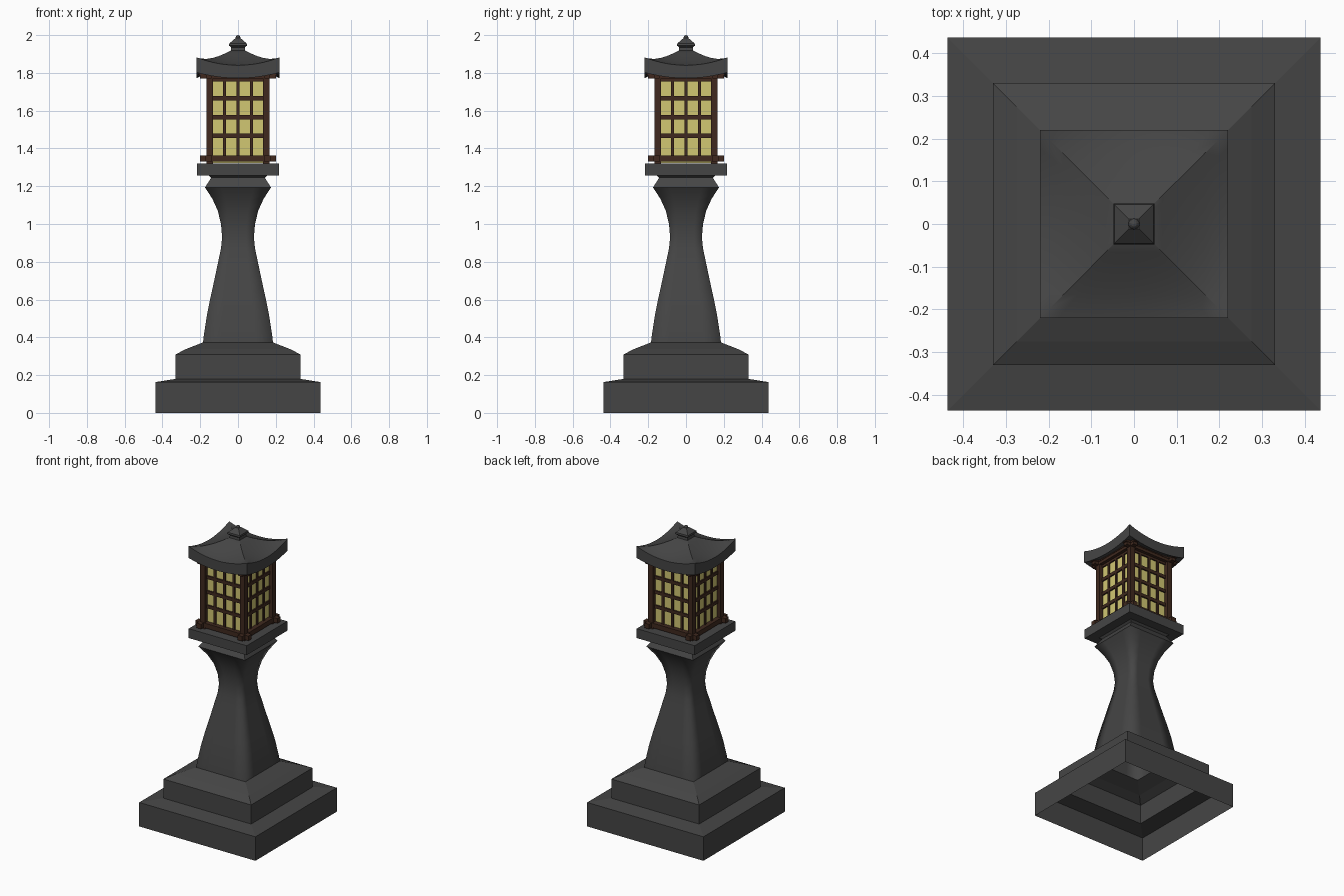
import bpy, bmesh, math

if "Cube" in bpy.data.objects:
    bpy.data.objects.remove(bpy.data.objects["Cube"])

def mat(name, c):
    m = bpy.data.materials.new(name)
    m.diffuse_color = (*c, 1)
    m.use_nodes = True
    m.node_tree.nodes["Principled BSDF"].inputs["Base Color"].default_value = m.diffuse_color
    return m

STONE = mat("dark_stone", (0.06, 0.06, 0.06))
WOOD = mat("brown_wood", (0.05, 0.022, 0.013))
GLOW = mat("yellow_paper", (0.64, 0.57, 0.17))

def finish(bm, name, m):
    me = bpy.data.meshes.new(name)
    bm.to_mesh(me)
    bm.free()
    me.materials.append(m)
    ob = bpy.data.objects.new(name, me)
    bpy.context.collection.objects.link(ob)
    return ob

def square_loft(name, profile, m, n=1, lift=None, cap=False, bottom=False, smooth=False):
    """Stack square rings (half width, z); lift(index, s) bends z towards the corners."""
    bm = bmesh.new()
    rings = []
    for i, (h, z) in enumerate(profile):
        ring = []
        for side in range(4):
            a = side * math.pi / 2
            for k in range(n):
                u = -1 + 2 * k / n
                x, y = u * h, -h
                dz = lift(i, abs(u)) if lift else 0
                ring.append(bm.verts.new((x * math.cos(a) - y * math.sin(a),
                                          x * math.sin(a) + y * math.cos(a), z + dz)))
        rings.append(ring)
    for r0, r1 in zip(rings, rings[1:]):
        c = len(r0)
        for k in range(c):
            f = bm.faces.new((r0[k], r0[(k + 1) % c], r1[(k + 1) % c], r1[k]))
            f.smooth = smooth
    if cap:
        bm.faces.new(rings[-1])
    if bottom:
        bm.faces.new(rings[0][::-1])
    return finish(bm, name, m)

def boxes(name, items, m):
    """Boxes (centre, size) repeated around the four sides."""
    bm = bmesh.new()
    for side in range(4):
        a = side * math.pi / 2
        for (cx, cy, cz), (sx, sy, sz) in items:
            vs = bmesh.ops.create_cube(bm, size=1)["verts"]
            for v in vs:
                x, y = cx + v.co.x * sx, cy + v.co.y * sy
                v.co = (x * math.cos(a) - y * math.sin(a),
                        x * math.sin(a) + y * math.cos(a), cz + v.co.z * sz)
    return finish(bm, name, m)

# Stepped hollow base
square_loft("stepped_base", [(.437, 0), (.437, .163), (.33, .18), (.33, .31),
                             (.275, .338), (.185, .373)], STONE)

# Waisted shaft with softly shaded corners
square_loft("shaft", [(.185, .373), (.181, .41), (.164, .52), (.148, .6), (.126, .7), (.105, .8),
                      (.09, .87), (.084, .93), (.09, 1.0), (.107, 1.07), (.134, 1.13),
                      (.16, 1.172), (.175, 1.193)], STONE, n=4, smooth=True)
square_loft("shaft_lip", [(.175, 1.193), (.142, 1.245), (.155, 1.256)], STONE)

# Slab under the lantern
square_loft("lantern_slab", [(.218, 1.256), (.218, 1.32)], STONE, cap=True, bottom=True)

# Glowing box
square_loft("paper_panels", [(.14, 1.322), (.14, 1.80)], GLOW, cap=True, bottom=True)

# Corner posts and crossing rails
boxes("corner_posts", [((.15, -.15, 1.56), (.036, .036, .48))], WOOD)
boxes("rails", [((0, -.155, 1.347), (.4, .034, .032)),
                ((0, -.155, 1.78), (.40, .03, .022)),
                ((0, -.155, 1.798), (.42, .036, .02))], WOOD)

# Lattice bars over the panels
bars = [((x, -.143, 1.56), (.016, .012, .42)) for x in (-.071, 0, .071)]
bars += [((0, -.143, z), (.28, .012, .022)) for z in (1.467, 1.565, 1.666, 1.765)]
boxes("lattice", bars, WOOD)

# Curved roof with raised corners
ts = [.15, .3, .45, .6, .75, .9, 1]
top = [(.22 * t, 1.84 + .1 * (1 - t) ** 1.3) for t in ts][::-1]
prof = [(.15, 1.803), (.22, 1.772)] + top
lifts = [0, .03] + [.042 * t ** 3 for t in ts[::-1]]
roof = square_loft("roof", prof, STONE, n=10, lift=lambda i, s: lifts[i] * s * s,
                   cap=True, bottom=True, smooth=True)
bpy.context.view_layer.objects.active = roof
roof.select_set(True)
bpy.ops.object.shade_smooth_by_angle(angle=math.radians(35))

# Finial with tiny ball tip
square_loft("finial", [(.04, 1.9), (.036, 1.935), (.048, 1.945), (.046, 1.956), (.012, 1.985)],
            STONE, cap=True, bottom=True)
bm = bmesh.new()
bmesh.ops.create_uvsphere(bm, u_segments=10, v_segments=6, radius=.013)
bmesh.ops.translate(bm, verts=bm.verts, vec=(0, 0, 1.987))
finish(bm, "finial_tip", STONE)
